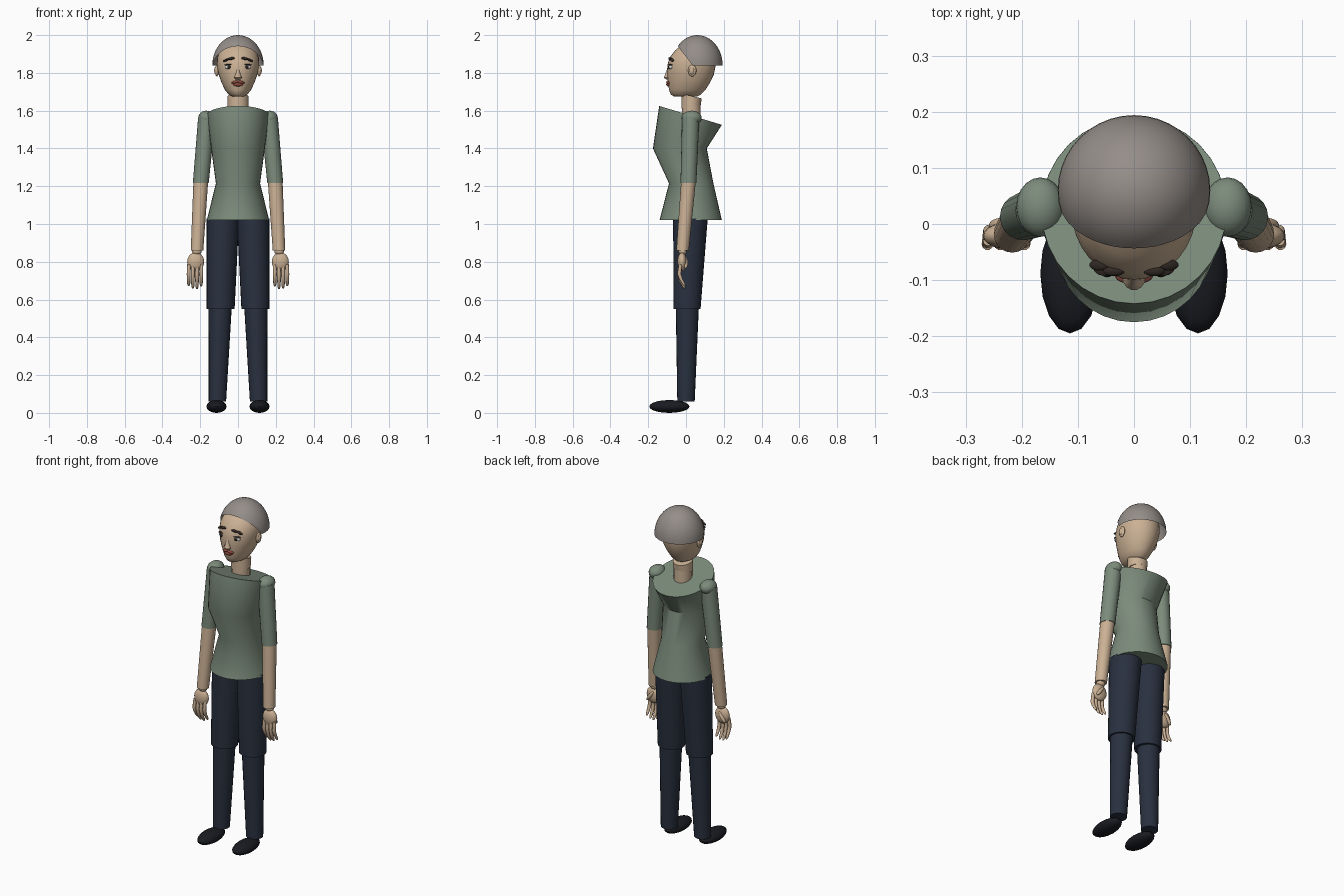
import bpy, bmesh, math
from mathutils import Vector, Matrix

if "Cube" in bpy.data.objects:
    bpy.data.objects.remove(bpy.data.objects["Cube"])


def mat(name, r, g, b):
    m = bpy.data.materials.new(name)
    m.diffuse_color = (r, g, b, 1)
    m.use_nodes = True
    m.node_tree.nodes["Principled BSDF"].inputs["Base Color"].default_value = m.diffuse_color
    return m


SKIN = mat("skin", .60, .44, .30)
SHIRT = mat("shirt", .20, .26, .20)
TROUSER = mat("trousers", .022, .03, .05)
SHOE = mat("shoe", .01, .011, .015)
HAIR = mat("hair", .30, .27, .25)
BROW = mat("brow", .03, .022, .018)
WHITE = mat("eye_white", .8, .78, .74)
IRIS = mat("iris", .02, .018, .015)
LIP = mat("lip", .28, .07, .05)


def finish(bm, name, m):
    bmesh.ops.recalc_face_normals(bm, faces=bm.faces)
    me = bpy.data.meshes.new(name)
    bm.to_mesh(me)
    bm.free()
    me.materials.append(m)
    ob = bpy.data.objects.new(name, me)
    bpy.context.collection.objects.link(ob)
    return ob


def loft(name, m, rings, n=24):
    """Rings: (centre x, front y, back y, half width, front z, back z), bridged and capped."""
    bm = bmesh.new()
    loops = []
    for cx, yf, yb, hw, zf, zb in rings:
        loop = []
        for i in range(n):
            a = math.tau * i / n
            t = (1 + math.sin(a)) / 2
            loop.append(bm.verts.new((cx + hw * math.cos(a), yf + (yb - yf) * t, zf + (zb - zf) * t)))
        loops.append(loop)
    for a, b in zip(loops, loops[1:]):
        for i in range(n):
            j = (i + 1) % n
            bm.faces.new((a[i], a[j], b[j], b[i]))
    bm.faces.new(loops[0])
    bm.faces.new(loops[-1])
    return finish(bm, name, m)


def tube(name, m, pts, n=20):
    """Upright tapered tube through (x, y, z, radius) points."""
    return loft(name, m, [(x, y - r, y + r, r, z, z) for x, y, z, r in pts], n)


def ball(name, m, c, r, tilt=0, u=20, v=12):
    """Ellipsoid, tilted about the y axis."""
    bm = bmesh.new()
    bmesh.ops.create_uvsphere(bm, u_segments=u, v_segments=v, radius=1)
    bm.transform(Matrix.Translation(c) @ Matrix.Rotation(tilt, 4, 'Y') @ Matrix.Diagonal((*r, 1)))
    return finish(bm, name, m)


# Torso with slanted neckline, neck
loft("torso", SHIRT, [
    (0, -.14, .19, .165, 1.02, 1.02),
    (0, -.09, .145, .117, 1.215, 1.215),
    (0, -.175, .11, .142, 1.40, 1.40),
    (0, -.142, .19, .165, 1.625, 1.525)], 32)
tube("neck", SKIN, [(0, .028, 1.53, .05), (0, .028, 1.63, .05)])
loft("neck_top", SKIN, [(0, -.025, .078, .055, 1.61, 1.63), (0, -.025, .083, .055, 1.69, 1.665)])

# Head
loft("head", SKIN, [(0, f, b, w, z, z) for z, f, b, w in (
    (1.674, -.062, .055, .028), (1.685, -.08, .078, .05), (1.71, -.09, .103, .069),
    (1.75, -.096, .128, .088), (1.79, -.1, .147, .102), (1.84, -.099, .157, .112),
    (1.88, -.087, .155, .110), (1.92, -.057, .143, .096), (1.955, -.012, .12, .07),
    (1.975, .03, .09, .035))], 32)

# Hair cap: open dome trimmed level at the back and slanted over the forehead
bm = bmesh.new()
bmesh.ops.create_uvsphere(bm, u_segments=40, v_segments=24, radius=1)
bm.transform(Matrix.Translation((0, .06, 1.84)) @ Matrix.Diagonal((.136, .134, .16, 1)))
for co, no in (((0, 0, 1.84), (0, 0, -1)), ((0, .035, 1.84), (0, -.11, -.085))):
    bmesh.ops.bisect_plane(bm, geom=bm.verts[:] + bm.edges[:] + bm.faces[:], dist=1e-5,
                           plane_co=co, plane_no=Vector(no).normalized(), clear_outer=True)
finish(bm, "hair", HAIR)

# Nose and mouth
loft("nose", SKIN, [
    (0, -.085, -.06, .006, 1.86, 1.86), (0, -.108, -.07, .012, 1.80, 1.80),
    (0, -.118, -.07, .021, 1.775, 1.775), (0, -.105, -.07, .014, 1.765, 1.765)], 14)
ball("lower_lip", LIP, (0, -.091, 1.739), (.026, .014, .011))
for s in (-1, 1):
    ball("upper_lip", LIP, (s * .014, -.09, 1.751), (.021, .015, .008), s * .2)

for s in (-1, 1):
    # Eyes, brows, ears
    ball("eye", WHITE, (s * .048, -.079, 1.832), (.021, .013, .013))
    ball("iris", IRIS, (s * .048, -.089, 1.831), (.009, .006, .010))
    ball("eyelid", BROW, (s * .048, -.08, 1.844), (.024, .013, .004), s * .08)
    ball("inner_brow", BROW, (s * .036, -.084, 1.876), (.019, .009, .007), s * .12)
    ball("outer_brow", BROW, (s * .062, -.073, 1.868), (.019, .010, .006), s * .4)
    ball("ear", SKIN, (s * .112, .033, 1.812), (.010, .022, .031))
    ball("ear_lobe_fold", SKIN, (s * .118, .031, 1.812), (.008, .012, .02))

    # Arm
    ball("shoulder", SHIRT, (s * .167, .03, 1.562), (.043, .053, .038))
    tube("sleeve", SHIRT, [(s * .165, .025, 1.565, .046), (s * .197, .013, 1.217, .042)])
    tube("forearm", SKIN, [(s * .197, .013, 1.225, .039), (s * .217, -.018, .86, .033)])
    ball("wrist", SKIN, (s * .218, -.018, .855, ), (.026, .022, .02))

    # Hand with curled fingers and thumb
    ball("palm", SKIN, (s * .224, -.021, .80), (.045, .024, .05))
    for i, drop in enumerate((.012, 0, .002, .014)):
        x = .194 + .022 * i
        tube("finger", SKIN, [
            (s * x, -.03, .785, .009), (s * (x + .001), -.036, .735, .0105),
            (s * (x + .001), -.027, .695 + drop, .0095), (s * (x + .001), -.012, .668 + drop, .008),
            (s * (x + .001), -.006, .657 + drop, .004)], 10)
    ball("thumb", SKIN, (s * .236, -.002, .795), (.011, .013, .036), s * -.6)

    # Leg and shoe
    loft("thigh", TROUSER, [(s * .08, -.068, .115, .086, 1.03, 1.03),
                            (s * .092, -.066, .077, .074, .55, .55)])
    tube("shin", TROUSER, [(s * .094, .007, .56, .061), (s * .109, 0, .06, .046)])
    ball("shoe", SHOE, (s * .114, -.088, .034), (.053, .107, .034), 0, 16, 10)

# Smooth shading with crisp rims
bpy.ops.object.select_all(action='SELECT')
bpy.context.view_layer.objects.active = bpy.data.objects["torso"]
bpy.ops.object.shade_smooth_by_angle(angle=math.radians(40))
